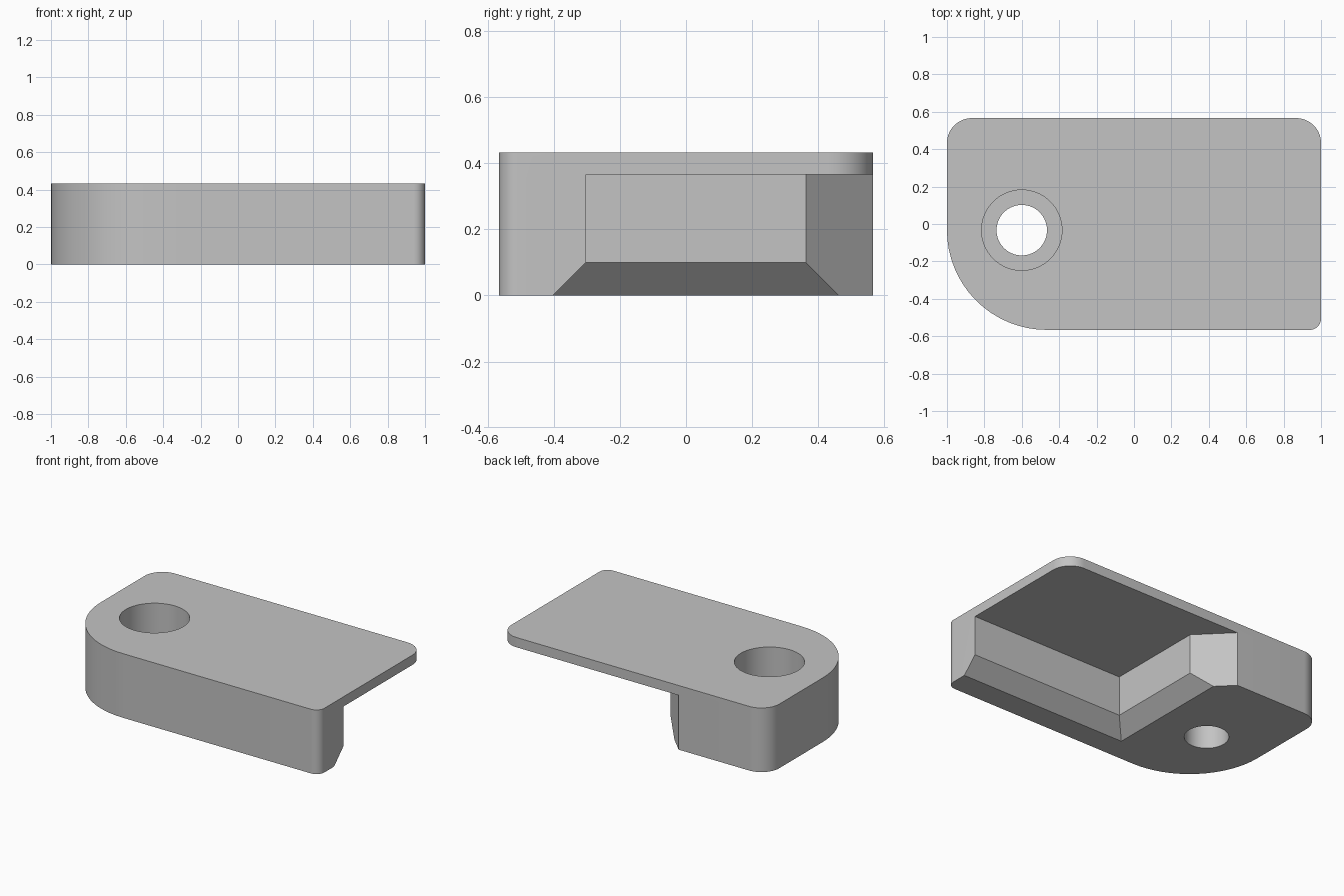
import bpy
import bmesh
from math import sin, cos, pi, radians

if "Cube" in bpy.data.objects:
    bpy.data.objects.remove(bpy.data.objects["Cube"])

HALF_X, HALF_Y, HEIGHT = 1.0, 0.566, 0.433
PLATE_UNDERSIDE = 0.367

grey = bpy.data.materials.new("plain grey")
grey.use_nodes = True
grey.diffuse_color = (0.55, 0.55, 0.55, 1)
grey.node_tree.nodes["Principled BSDF"].inputs["Base Color"].default_value = grey.diffuse_color


def loft(name, rings):
    """Closed solid through rings given as (outline, z), from bottom to top."""
    bm = bmesh.new()
    loops = [[bm.verts.new((x, y, z)) for x, y in outline] for outline, z in rings]
    bm.faces.new(loops[0])
    bm.faces.new(loops[-1])
    for low, high in zip(loops, loops[1:]):
        for i in range(len(low)):
            j = (i + 1) % len(low)
            bm.faces.new((low[i], low[j], high[j], high[i]))
    bmesh.ops.recalc_face_normals(bm, faces=bm.faces)
    mesh = bpy.data.meshes.new(name)
    bm.to_mesh(mesh)
    bm.free()
    mesh.materials.append(grey)
    obj = bpy.data.objects.new(name, mesh)
    bpy.context.collection.objects.link(obj)
    return obj


def arc(cx, cy, r, start, sweep, steps):
    return [(cx + r * cos(start + sweep * i / steps), cy + r * sin(start + sweep * i / steps))
            for i in range(steps + 1)]


def circle(r):
    return arc(-0.6, -0.033, r, 0, 2 * pi, 64)[:-1]


def pocket_outline(inset):
    """Open towards the right end and the back, with one slanted inner wall."""
    x, y, slant, far = -0.138 - inset, -0.303 - inset, 0.225, 1.3
    return [(x, y), (far, y), (far, far), (slant - far, far), (x, slant - x)]


# Block with four differently rounded corners
corners = [(1, 1, 0.133), (-1, 1, 0.133), (-1, -1, 0.533), (1, -1, 0.06)]
outline = []
for i, (sx, sy, r) in enumerate(corners):
    outline += arc(sx * (HALF_X - r), sy * (HALF_Y - r), r, i * pi / 2, pi / 2, 16)
body = loft("bracket_body", [(outline, 0), (outline, HEIGHT)])

# Chamfered pocket under the plate, and counterbored screw hole
pocket = loft("pocket_cutter", [(pocket_outline(0.2), -0.1), (pocket_outline(0), 0.1),
                                (pocket_outline(0), PLATE_UNDERSIDE)])
hole = loft("hole_cutter", [(circle(0.135), -0.1), (circle(0.135), 0.167),
                            (circle(0.215), 0.167), (circle(0.215), 0.6)])

bpy.ops.object.select_all(action="DESELECT")
body.select_set(True)
bpy.context.view_layer.objects.active = body
for cutter in (pocket, hole):
    cutter.hide_render = True
    cut = body.modifiers.new(cutter.name, "BOOLEAN")
    cut.operation = "DIFFERENCE"
    cut.solver = "EXACT"
    cut.object = cutter
    bpy.ops.object.modifier_apply(modifier=cut.name)
    bpy.data.objects.remove(cutter)

bpy.ops.object.shade_smooth_by_angle(angle=radians(25))
